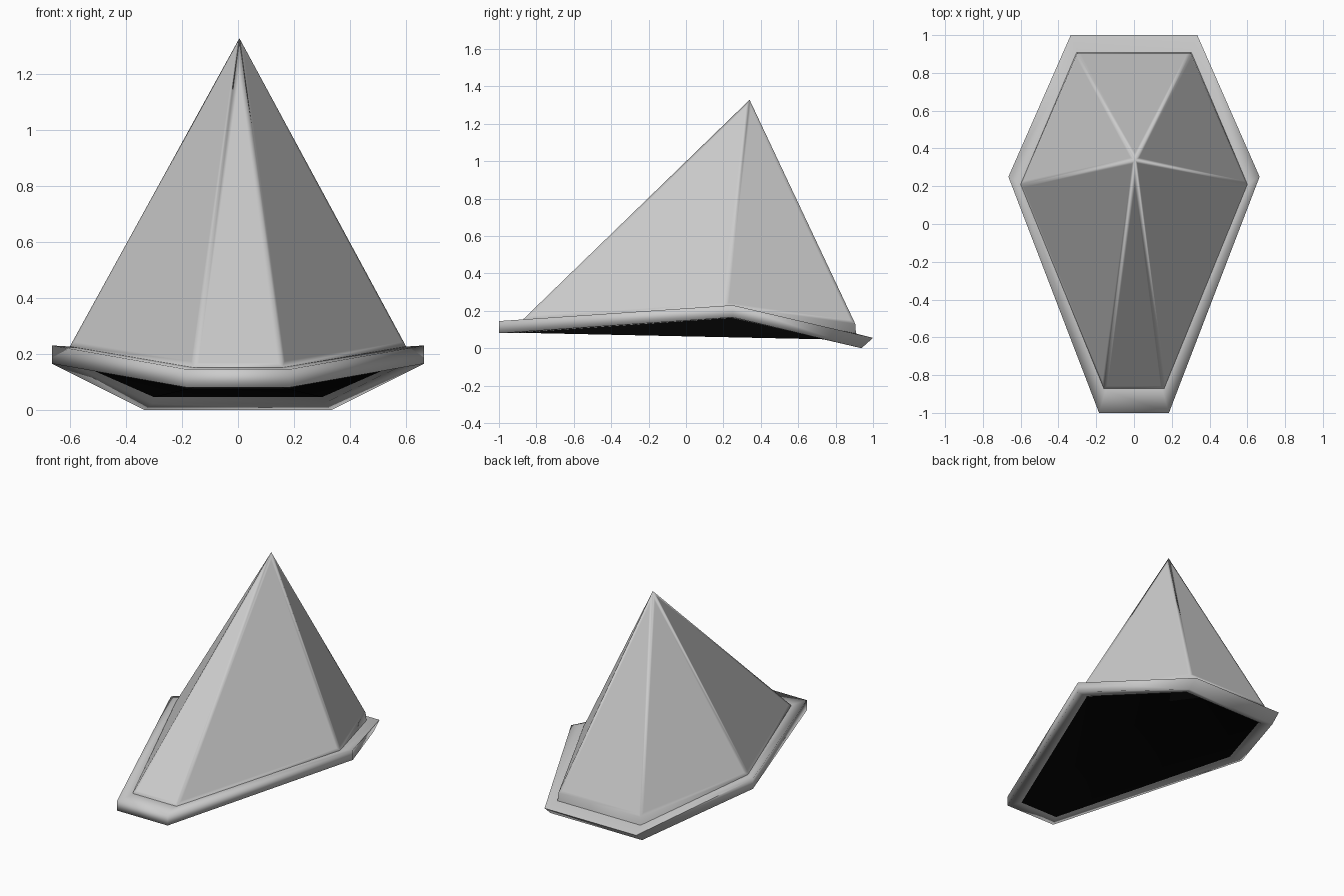
import bpy, bmesh

if "Cube" in bpy.data.objects:
    bpy.data.objects.remove(bpy.data.objects["Cube"])

def material(name, rgb):
    m = bpy.data.materials.new(name)
    m.diffuse_color = (*rgb, 1)
    m.use_nodes = True
    m.node_tree.nodes["Principled BSDF"].inputs["Base Color"].default_value = m.diffuse_color
    return m

grey = material("pale grey", (0.6, 0.6, 0.6))
black = material("black", (0.002, 0.002, 0.002))

def ring(bm, front, mid, back):
    # six corners, counter-clockwise from above, mirrored in x
    right = [front, mid, back]
    pts = right + [(-x, y, z) for x, y, z in reversed(right)]
    return [bm.verts.new(p) for p in pts]

def bridge(bm, a, b):
    return [bm.faces.new((a[i], a[(i + 1) % 6], b[(i + 1) % 6], b[i])) for i in range(6)]

def finish(bm, name, mats, angle):
    bmesh.ops.recalc_face_normals(bm, faces=bm.faces)
    me = bpy.data.meshes.new(name)
    bm.to_mesh(me)
    bm.free()
    ob = bpy.data.objects.new(name, me)
    bpy.context.collection.objects.link(ob)
    for m in mats:
        me.materials.append(m)
    bpy.ops.object.select_all(action='DESELECT')
    ob.select_set(True)
    bpy.context.view_layer.objects.active = ob
    bpy.ops.object.shade_smooth_by_angle(angle=angle)

# rim: bent six-sided plate with a soft outer edge and a black underside
bm = bmesh.new()
rings = [
    ring(bm, (0.15, -0.88, 0.15), (0.60, 0.21, 0.226), (0.30, 0.91, 0.078)),
    ring(bm, (0.185, -1.0, 0.145), (0.665, 0.25, 0.23), (0.335, 1.0, 0.055)),
    ring(bm, (0.185, -1.0, 0.08), (0.665, 0.25, 0.165), (0.335, 0.938, 0.0)),
    ring(bm, (0.145, -0.93, 0.08), (0.595, 0.24, 0.162), (0.305, 0.87, 0.022)),
    ring(bm, (0.14, -0.92, 0.083), (0.58, 0.235, 0.168), (0.30, 0.86, 0.045)),
]
for a, b in zip(rings, rings[1:]):
    bridge(bm, a, b)
bm.faces.new(rings[0])
u = rings[-1]
for vs in ((u[0], u[2], u[3], u[5]), (u[0], u[1], u[2]), (u[3], u[4], u[5])):
    bm.faces.new(vs).material_index = 1
finish(bm, "rim", [grey, black], 1.7)

# spike: six-sided pyramid, panels inset so only the ridges look rounded
bm = bmesh.new()
foot = ring(bm, (0.16, -0.875, 0.12), (0.605, 0.21, 0.19), (0.305, 0.91, 0.06))
base = ring(bm, (0.16, -0.87, 0.155), (0.60, 0.21, 0.228), (0.30, 0.905, 0.13))
apex = bm.verts.new((0.005, 0.34, 1.328))
bridge(bm, foot, base)
panels = [bm.faces.new((base[i], base[(i + 1) % 6], apex)) for i in range(6)]
bmesh.ops.recalc_face_normals(bm, faces=bm.faces)
bmesh.ops.inset_individual(bm, faces=panels, thickness=0.018, use_even_offset=True)
finish(bm, "spike", [grey], 1.7)
